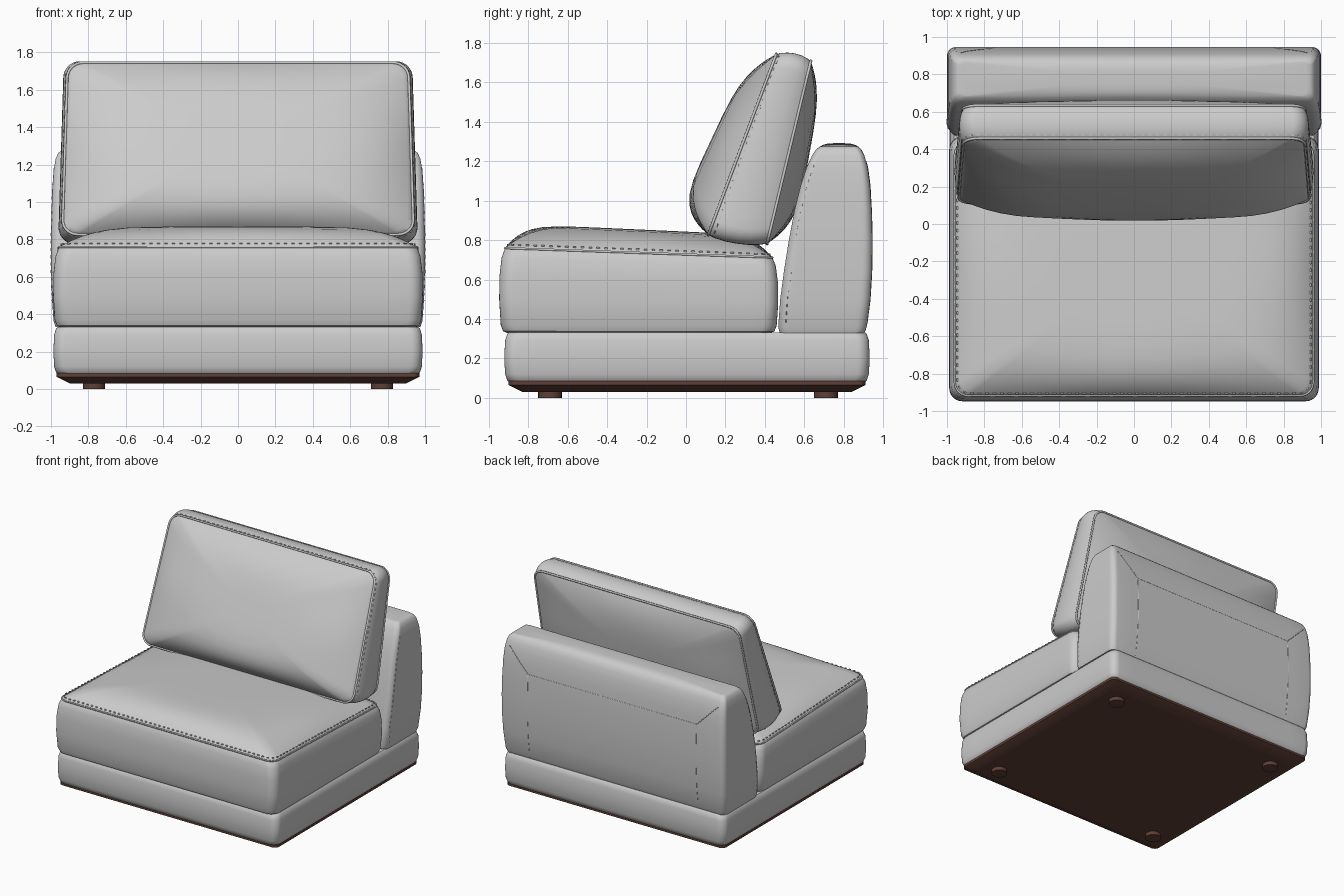
import bpy, bmesh, math
from mathutils import Vector, Matrix

if "Cube" in bpy.data.objects:
    bpy.data.objects.remove(bpy.data.objects["Cube"])


def material(name, rgb):
    m = bpy.data.materials.new(name)
    m.diffuse_color = (*rgb, 1)
    m.use_nodes = True
    m.node_tree.nodes["Principled BSDF"].inputs["Base Color"].default_value = m.diffuse_color
    return m


FABRIC = material("light grey fabric", (0.60, 0.60, 0.60))
WOOD = material("dark brown wood", (0.115, 0.05, 0.037))


def finish(name, bm, mat, angle=40):
    bmesh.ops.recalc_face_normals(bm, faces=bm.faces)
    me = bpy.data.meshes.new(name)
    bm.to_mesh(me)
    bm.free()
    ob = bpy.data.objects.new(name, me)
    bpy.context.collection.objects.link(ob)
    me.materials.append(mat)
    bpy.ops.object.select_all(action='DESELECT')
    ob.select_set(True)
    bpy.context.view_layer.objects.active = ob
    bpy.ops.object.shade_smooth_by_angle(angle=math.radians(angle))
    return ob


def outline(a, b, r, side=14, arc=7):
    """Rounded rectangle with half sizes a, b and corner radius r."""
    pts = []
    for k, (sx, sy) in enumerate([(1, 1), (-1, 1), (-1, -1), (1, -1)]):
        for i in range(arc + 1):
            t = math.pi / 2 * (k + i / arc)
            pts.append(Vector((sx * (a - r) + r * math.cos(t), sy * (b - r) + r * math.sin(t))))
        nx, ny = [(-1, 1), (-1, -1), (1, -1), (1, 1)][k]
        t = math.pi / 2 * (k + 1)
        end = Vector((nx * (a - r) + r * math.cos(t), ny * (b - r) + r * math.sin(t)))
        start = pts[-1]
        pts += [start.lerp(end, i / side) for i in range(1, side)]
    return pts


def shrink(p, s, a, b):
    """Scale an outline point inward, easing the rectangle into an ellipse."""
    th = math.atan2(p.y / b, p.x / a)
    return Vector((a * math.cos(th), b * math.sin(th))).lerp(p, s * s) * s


STEPS = [0.98, 0.95, 0.91, 0.86, 0.8, 0.72, 0.6, 0.45, 0.25]


def pillow(name, a, b, r, levels, place, low=(0, 4), high=(0, 4), mat=FABRIC):
    """Loft rounded outlines through (height, offset) levels, closing with domes (rise, power)."""
    bm = bmesh.new()
    rings = []

    def ring(pts, heights):
        rings.append([bm.verts.new(place(p.x, p.y, h)) for p, h in zip(pts, heights)])

    def dome(level, rise, power, steps):
        h, off = level
        base = outline(a + off, b + off, r)
        for s in steps:
            ring([shrink(p, s, a + off, b + off) for p in base], [h + rise * (1 - s ** power)] * len(base))

    dome(levels[0], *low, STEPS[::-1])
    for h, off in levels:
        pts = outline(a + off, b + off, r)
        ring(pts, [h] * len(pts))
    dome(levels[-1], *high, STEPS)
    n = len(rings[0])
    for r0, r1 in zip(rings, rings[1:]):
        for i in range(n):
            bm.faces.new((r0[i], r0[(i + 1) % n], r1[(i + 1) % n], r1[i]))
    for rg, h in ((rings[0], levels[0][0] + low[0]), (rings[-1], levels[-1][0] + high[0])):
        c = bm.verts.new(place(0, 0, h))
        for i in range(n):
            bm.faces.new((rg[i], rg[(i + 1) % n], c))
    return finish(name, bm, mat)


def piping(name, pts, radius=0.006, closed=True):
    cu = bpy.data.curves.new(name, 'CURVE')
    cu.dimensions = '3D'
    cu.bevel_depth = radius
    cu.bevel_resolution = 1
    sp = cu.splines.new('POLY')
    sp.points.add(len(pts) - 1)
    for q, p in zip(sp.points, pts):
        q.co = (*p, 1)
    sp.use_cyclic_u = closed
    cu.materials.append(FABRIC)
    ob = bpy.data.objects.new(name, cu)
    bpy.context.collection.objects.link(ob)
    bpy.ops.object.select_all(action='DESELECT')
    ob.select_set(True)
    bpy.context.view_layer.objects.active = ob
    bpy.ops.object.convert(target='MESH')


def stitches(name, paths, gap=0.04):
    """Short raised dashes at even spacing along each path."""
    bm = bmesh.new()
    for pts in paths:
        left = gap
        for p, q in zip(pts, pts[1:]):
            d = q - p
            length = d.length
            while length > 1e-6 and left < length:
                rot = d.to_track_quat('X', 'Z').to_matrix().to_4x4()
                m = Matrix.Translation(p + d * (left / length)) @ rot @ Matrix.Diagonal((0.016, 0.007, 0.007, 1))
                bmesh.ops.create_cube(bm, size=1, matrix=m)
                left += gap
            left -= length
    finish(name, bm, FABRIC)


def upright(x, y, h):
    return Vector((x, y + 0.005, h))


# Upholstered base
pillow("base", 0.975, 0.915, 0.06,
       [(0.08, -0.012), (0.09, -0.002), (0.12, 0.008), (0.2, 0.012), (0.29, 0.008), (0.322, -0.002), (0.332, -0.012)],
       upright)

# Bevelled wooden plinth
pillow("plinth", 0.97, 0.905, 0.04, [(0.03, -0.07), (0.065, 0), (0.085, 0)], upright, mat=WOOD)

# Round feet
for sx in (-1, 1):
    for y, end in ((-0.69, "front"), (0.71, "back")):
        bm = bmesh.new()
        bmesh.ops.create_cone(bm, cap_ends=True, segments=24, radius1=0.06, radius2=0.06, depth=0.032,
                              matrix=Matrix.Translation((sx * 0.77, y, 0.016)))
        finish(f"{end}_foot_{'left' if sx < 0 else 'right'}", bm, WOOD)


# Seat cushion, sloping gently to the back
def seat_place(x, y, h):
    y -= 0.24
    return Vector((x, y, h - 0.035 * (y + 0.92) * (h - 0.33) / 0.43))


SA, SB, SR = 0.98, 0.7, 0.07
pillow("seat_cushion", SA, SB, SR,
       [(0.33, -0.03), (0.338, -0.012), (0.37, 0), (0.5, 0.008), (0.62, 0.006), (0.71, -0.004), (0.76, -0.022)],
       seat_place, high=(0.125, 7.5))
seam = [seat_place(p.x, p.y, 0.76) for p in outline(SA - 0.022, SB - 0.022, SR)]
piping("seat_piping", seam)
top_row = [seat_place(p.x, p.y, 0.778) for p in outline(SA - 0.035, SB - 0.035, SR)]
stitches("seat_stitches", [top_row + top_row[:1]])

# Backrest: front and back curve (height, front y, back y, half width)
PROFILE = [(0.33, 0.475, 0.905, 0.975), (0.36, 0.468, 0.917, 0.985), (0.5, 0.478, 0.935, 0.995),
           (0.65, 0.498, 0.944, 1.0), (0.8, 0.522, 0.946, 1.0), (0.95, 0.55, 0.942, 0.997),
           (1.08, 0.582, 0.934, 0.992), (1.17, 0.612, 0.922, 0.985), (1.23, 0.64, 0.905, 0.975),
           (1.26, 0.66, 0.89, 0.962), (1.275, 0.68, 0.873, 0.945)]


def section(h):
    h = min(max(h, PROFILE[0][0]), PROFILE[-1][0])
    for p, q in zip(PROFILE, PROFILE[1:]):
        if h <= q[0]:
            t = (h - p[0]) / (q[0] - p[0])
            return [u + (v - u) * t for u, v in zip(p[1:], q[1:])]


def back_place(x, y, h):
    f, b, w = section(h)
    return Vector((x * w, (f + b) / 2 + y * (b - f) / 0.4, h))


pillow("backrest", 1.0, 0.2, 0.045, [(p[0], 0) for p in PROFILE], back_place, high=(0.017, 4))
heights = [0.35 + 0.02 * i for i in range(43)]
stitches("backrest_stitches", [[Vector((s * (section(h)[2] - 0.002), section(h)[0] + 0.035, h)) for h in heights]
                               for s in (-1, 1)])


# Seams of the panel on the rear of the backrest
def rear(x, h):
    return Vector((x, section(h)[1] - 0.001, h))


piping("rear_panel_seam", [rear(-0.75, 0.34 + 0.04 * i) for i in range(18)]
       + [rear(0.75, 0.34 + 0.04 * i) for i in range(17, -1, -1)], 0.003, False)
for s, side in ((-1, "left"), (1, "right")):
    piping(f"rear_corner_seam_{side}", [rear(s * (0.75 + 0.18 * i / 6), 1.02 + 0.18 * i / 6) for i in range(7)],
           0.003, False)

# Back cushion: a leaning wedge set between its front and rear seam planes
FRONT = (Vector((0.11, 0.82)), Vector((0.46, 1.75)))
REAR = (Vector((0.41, 0.775)), Vector((0.635, 1.715)))


def cushion_place(x, y, t):
    v = y + 0.5
    p = FRONT[0].lerp(FRONT[1], v)
    q = REAR[0].lerp(REAR[1], v)
    yz = p + (q - p) * t
    return Vector((x * (0.985 - 0.03 * v), yz.x, yz.y))


CA, CB, CR = 0.96, 0.5, 0.085
pillow("back_cushion", CA, CB, CR,
       [(0, -0.008), (0.12, 0.004), (0.3, 0.013), (0.5, 0.016), (0.7, 0.013), (0.88, 0.004), (1, -0.008)],
       cushion_place, low=(-0.66, 4.5), high=(0.43, 4))
for t, label in ((0, "front"), (1, "rear")):
    piping(f"back_cushion_{label}_piping",
           [cushion_place(p.x, p.y, t) for p in outline(CA - 0.006, CB - 0.006, CR)], 0.008)
row = [cushion_place(p.x, p.y, 0.09) for p in outline(CA, CB, CR)]
stitches("back_cushion_stitches", [row + row[:1]])
